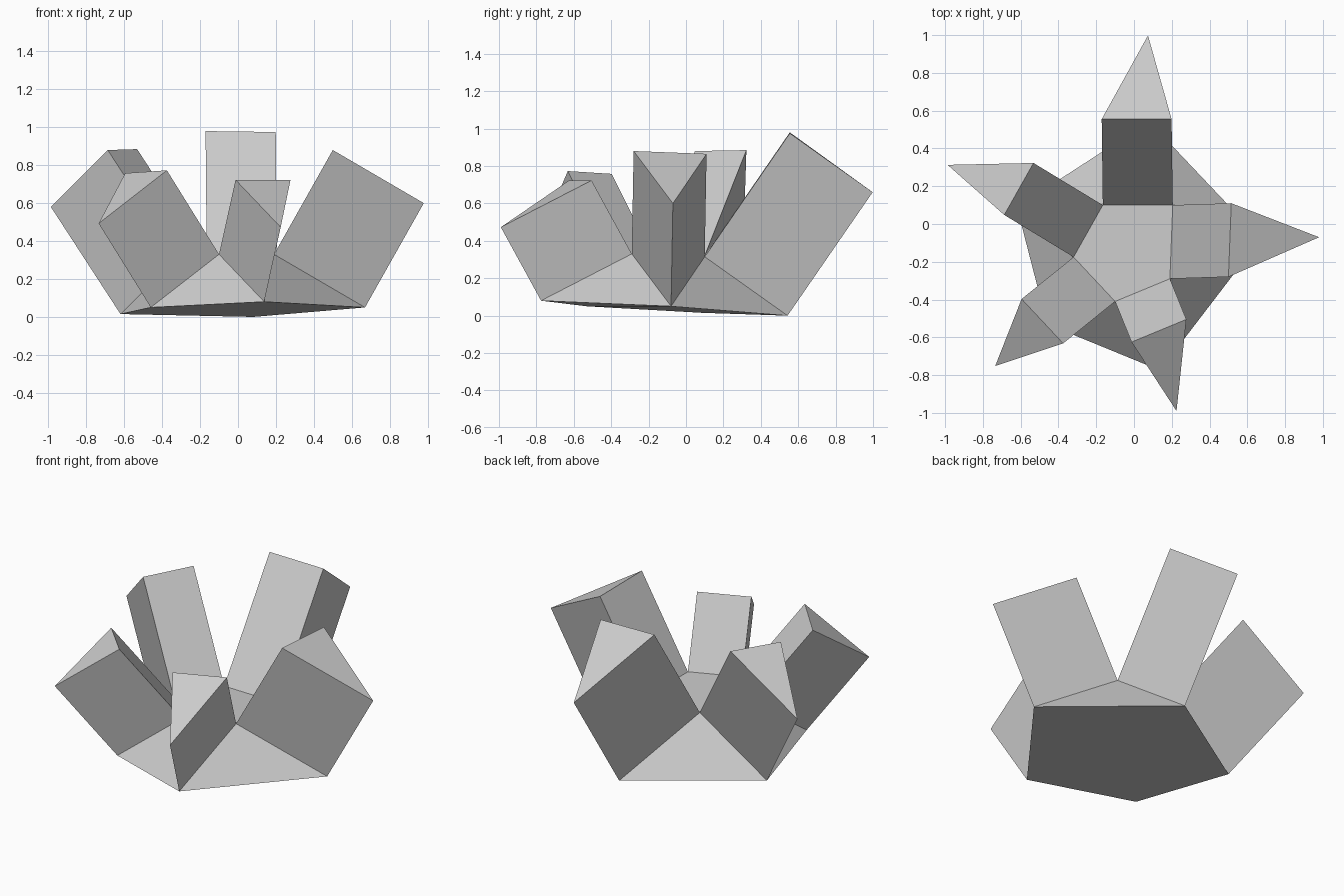
import bpy
from mathutils import Vector

cube = bpy.data.objects.get("Cube")
if cube:
    bpy.data.objects.remove(cube, do_unlink=True)

# Single flat colour
grey = bpy.data.materials.new("light_grey")
grey.use_nodes = True
grey.diffuse_color = (0.6, 0.6, 0.6, 1)
bsdf = next(n for n in grey.node_tree.nodes if n.type == "BSDF_PRINCIPLED")
bsdf.inputs["Base Color"].default_value = grey.diffuse_color


def add_part(name, verts, faces):
    mesh = bpy.data.meshes.new(name)
    mesh.from_pydata(verts, [], faces)
    mesh.materials.append(grey)
    mesh.update()
    obj = bpy.data.objects.new(name, mesh)
    bpy.context.collection.objects.link(obj)


# Upper and lower pentagons, anticlockwise from the back left corner
upper = [Vector(p) for p in (
    (-0.165, 0.10, 0.32), (-0.32, -0.175, 0.315), (-0.10, -0.41, 0.33),
    (0.19, -0.29, 0.33), (0.205, 0.10, 0.315))]
lower = [Vector(p) for p in (
    (-0.62, 0.09, 0.015), (-0.46, -0.53, 0.05), (0.138, -0.775, 0.08),
    (0.67, -0.08, 0.05), (0.08, 0.543, 0.0))]

# Core: top, bottom and the triangles between neighbouring arms
n = len(upper)
faces = [tuple(range(n)), tuple(reversed(range(n, 2 * n)))]
faces += [(i, n + (i - 1) % n, n + i) for i in range(n)]
add_part("core", upper + lower, faces)

# Arms: each open triangle of the core pushed outwards and capped
arms = [
    ("back_right_arm", (-0.367, 0.223, 0.565)),
    ("front_right_arm", (-0.275, -0.222, 0.443)),
    ("front_left_arm", (0.087, -0.215, 0.393)),
    ("left_arm", (0.31, 0.01, 0.55)),
    ("back_arm", (-0.006, 0.455, 0.66)),
]
for i, (name, push) in enumerate(arms):
    root = [upper[(i + 1) % n], upper[i], lower[i]]
    end = [p + Vector(push) for p in root]
    sides = [(k, (k + 1) % 3, (k + 1) % 3 + 3, k + 3) for k in range(3)]
    add_part(name, root + end, sides + [(3, 4, 5)])
